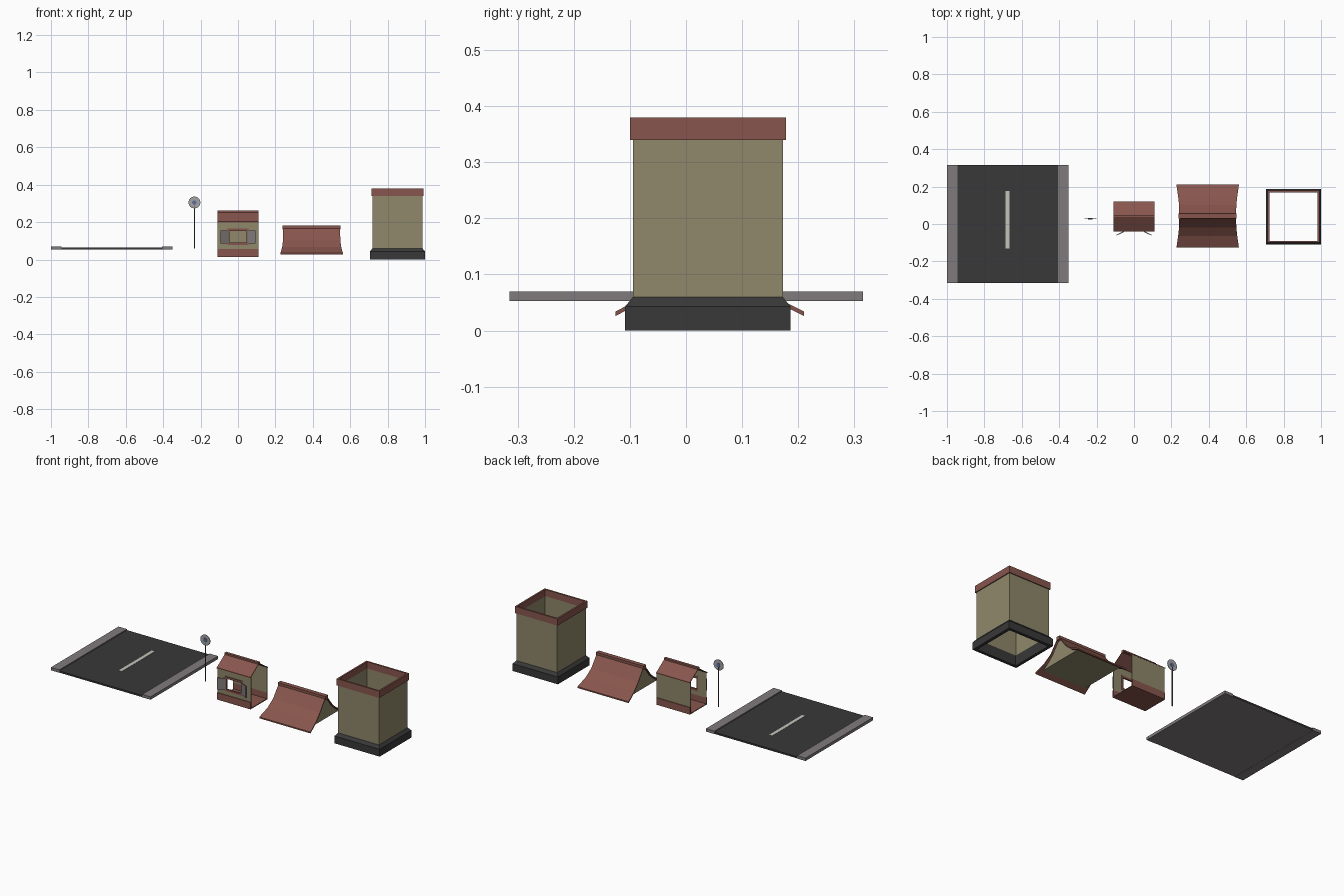
import bpy, bmesh, math
from mathutils import Matrix, Vector

if "Cube" in bpy.data.objects:
    bpy.data.objects.remove(bpy.data.objects["Cube"])


def mat(name, hexcol):
    rgb = [int(hexcol[i:i + 2], 16) / 255 for i in (0, 2, 4)]
    lin = [c / 12.92 if c <= 0.04045 else ((c + 0.055) / 1.055) ** 2.4 for c in rgb]
    m = bpy.data.materials.new(name)
    m.diffuse_color = (*lin, 1)
    m.use_nodes = True
    m.node_tree.nodes["Principled BSDF"].inputs["Base Color"].default_value = m.diffuse_color
    return m


OLIVE = mat("olive_plaster", "8f886a")
BRICK = mat("brick_red", "88564d")
GREY = mat("stone_grey", "807a7b")
DARK = mat("asphalt_dark", "383838")
WHITE = mat("line_white", "c4c2ba")
STEEL = mat("pole_steel", "58585c")
PALE = mat("sign_pale", "a4a2a8")
BLUE = mat("sign_blue", "5c6f96")


def make(name, verts, faces, *mats):
    me = bpy.data.meshes.new(name)
    me.from_pydata(verts, [], faces)
    bm = bmesh.new()
    bm.from_mesh(me)
    bmesh.ops.recalc_face_normals(bm, faces=bm.faces)
    bm.to_mesh(me)
    bm.free()
    ob = bpy.data.objects.new(name, me)
    for m in mats:
        me.materials.append(m)
    bpy.context.collection.objects.link(ob)
    return ob


def box(name, x0, x1, y0, y1, z0, z1, m):
    v = [(x, y, z) for z in (z0, z1) for x, y in ((x0, y0), (x1, y0), (x1, y1), (x0, y1))]
    f = [(3, 2, 1, 0), (4, 5, 6, 7)] + [(i, (i + 1) % 4, 4 + (i + 1) % 4, 4 + i) for i in range(4)]
    return make(name, v, f, m)


def square_ring(name, cx, cy, loops, m):
    """Hollow square part: loops of (half size, height), closed around."""
    v = [(cx + sx * h, cy + sy * h, z) for h, z in loops
         for sx, sy in ((-1, -1), (1, -1), (1, 1), (-1, 1))]
    n = len(loops)
    f = [(4 * k + i, 4 * k + (i + 1) % 4, 4 * ((k + 1) % n) + (i + 1) % 4, 4 * ((k + 1) % n) + i)
         for k in range(n) for i in range(4)]
    return make(name, v, f, m)


def extrude_x(name, cx, cy, pts, m):
    """Closed profile of (y offset, z, x half width), run along x."""
    n = len(pts)
    v = [(cx + s * w, cy + y, z) for s in (-1, 1) for y, z, w in pts]
    f = [tuple(range(n)), tuple(range(2 * n - 1, n - 1, -1))]
    f += [(i, (i + 1) % n, n + (i + 1) % n, n + i) for i in range(n)]
    return make(name, v, f, m)


def roof(name, cx, cy, slope, t, m):
    """Symmetric roof shell from half profile (d, z, half width), ridge first."""
    top = [(-d, z, w) for d, z, w in reversed(slope)] + list(slope)
    n = len(top)
    v = [(cx + s * w, cy + d, z - dz) for s in (-1, 1) for dz in (0, t) for d, z, w in top]
    f = []
    for i in range(n - 1):
        f += [(i, i + 1, 2 * n + i + 1, 2 * n + i),
              (n + i, 3 * n + i, 3 * n + i + 1, n + i + 1),
              (i, n + i, n + i + 1, i + 1),
              (2 * n + i, 2 * n + i + 1, 3 * n + i + 1, 3 * n + i)]
    f += [(0, 2 * n, 3 * n, n), (n - 1, 2 * n - 1, 4 * n - 1, 3 * n - 1)]
    return make(name, v, f, m)


# Road section: asphalt with grey underside, kerbs, centre line
road = box("road_surface", -0.945, -0.405, -0.315, 0.315, 0.054, 0.064, DARK)
road.data.materials.append(GREY)
for p in road.data.polygons:
    p.material_index = 1 if p.normal.z < -0.5 else 0
box("kerb_left", -1.0, -0.945, -0.315, 0.315, 0.053, 0.07, GREY)
box("kerb_right", -0.405, -0.35, -0.315, 0.315, 0.053, 0.07, GREY)
box("centre_line", -0.687, -0.666, -0.13, 0.176, 0.064, 0.0655, WHITE)


# Round sign on a pole
def cylinder(name, r, depth, loc, rot, seg, m):
    me = bpy.data.meshes.new(name)
    bm = bmesh.new()
    bmesh.ops.create_cone(bm, cap_ends=True, segments=seg, radius1=r, radius2=r, depth=depth,
                          matrix=Matrix.Translation(loc) @ Matrix.Rotation(rot, 4, 'X'))
    bm.to_mesh(me)
    bm.free()
    me.materials.append(m)
    bpy.context.collection.objects.link(bpy.data.objects.new(name, me))


cylinder("sign_pole", 0.003, 0.25, (-0.233, 0.03, 0.185), 0, 8, STEEL)
cylinder("sign_disc", 0.032, 0.003, (-0.233, 0.029, 0.305), math.pi / 2, 16, PALE)
cylinder("sign_centre", 0.012, 0.008, (-0.233, 0.029, 0.305), math.pi / 2, 12, BLUE)

# Window wall module: brick tray base, open at both ends
CY, W = 0.04, 0.11
F = CY - 0.076          # front wall face
box("module_floor", -W, W, CY - 0.08, CY + 0.08, 0.014, 0.019, BRICK)
for n, s in (("front", -1), ("back", 1)):
    ys = sorted((CY + s * 0.08, CY + s * 0.072))
    box("module_base_" + n, -W, W, *ys, 0.014, 0.055, BRICK)
box("module_back_wall", -W, W, CY + 0.072, CY + 0.076, 0.055, 0.205, OLIVE)
# front wall around the opening, and the window frame
box("front_wall_lower", -W, W, F, F + 0.004, 0.055, 0.085, OLIVE)
box("front_wall_upper", -W, W, F, F + 0.004, 0.158, 0.205, OLIVE)
for n, s in (("left", -1), ("right", 1)):
    box("front_wall_" + n, *sorted((s * 0.05, s * W)), F, F + 0.004, 0.085, 0.158, OLIVE)
    box("window_frame_" + n, *sorted((s * 0.046, s * 0.056)), F - 0.004, F + 0.006, 0.078, 0.165, BRICK)
    # open shutter swung out from the wall
    h, o = Vector((s * 0.053, F - 0.004)), Vector((s * 0.094, F - 0.024))
    d = (o - h).normalized()
    t = Vector((-d.y, d.x)) * 0.002
    ring = [h + t, o + t, o - t, h - t]
    v = [(p.x, p.y, z) for z in (0.085, 0.154) for p in ring]
    make("shutter_" + n, v, [(0, 1, 2, 3), (4, 5, 6, 7)] +
         [(i, (i + 1) % 4, 4 + (i + 1) % 4, 4 + i) for i in range(4)], GREY)
box("window_frame_top", -0.046, 0.046, F - 0.004, F + 0.006, 0.153, 0.165, BRICK)
box("window_frame_sill", -0.046, 0.046, F - 0.004, F + 0.006, 0.078, 0.09, BRICK)
roof("module_roof", 0, CY, [(0.002, 0.256, W), (0.081, 0.203, W)], 0.005, BRICK)
box("module_ridge_cap", -W, W, CY - 0.008, CY + 0.008, 0.248, 0.262, BRICK)

# Flared roof piece with closed gable body
RX, RY = 0.394, 0.042
roof("flared_roof", RX, RY, [(0.012, 0.168, 0.152), (0.06, 0.104, 0.153),
                             (0.105, 0.066, 0.158), (0.168, 0.034, 0.167)], 0.008, BRICK)
box("roof_ridge_cap", RX - 0.155, RX + 0.155, RY - 0.013, RY + 0.013, 0.16, 0.181, BRICK)
half = [(0.01, 0.162), (0.06, 0.097), (0.105, 0.059), (0.14, 0.041)]
extrude_x("gable_body", RX, RY,
          [(-d, z, 0.142) for d, z in reversed(half)] + [(d, z, 0.142) for d, z in half], OLIVE)

# Square tower storey: open shell, sloped plinth, top band
TX, TY = 0.8525, 0.039
square_ring("tower_walls", TX, TY, [(0.1335, 0.05), (0.1335, 0.345), (0.131, 0.345), (0.131, 0.05)], OLIVE)
square_ring("tower_plinth", TX, TY, [(0.1475, 0), (0.1475, 0.043), (0.1335, 0.06),
                                     (0.13, 0.06), (0.13, 0)], DARK)
square_ring("tower_band", TX, TY, [(0.139, 0.34), (0.139, 0.38), (0.129, 0.38), (0.129, 0.34)], BRICK)
